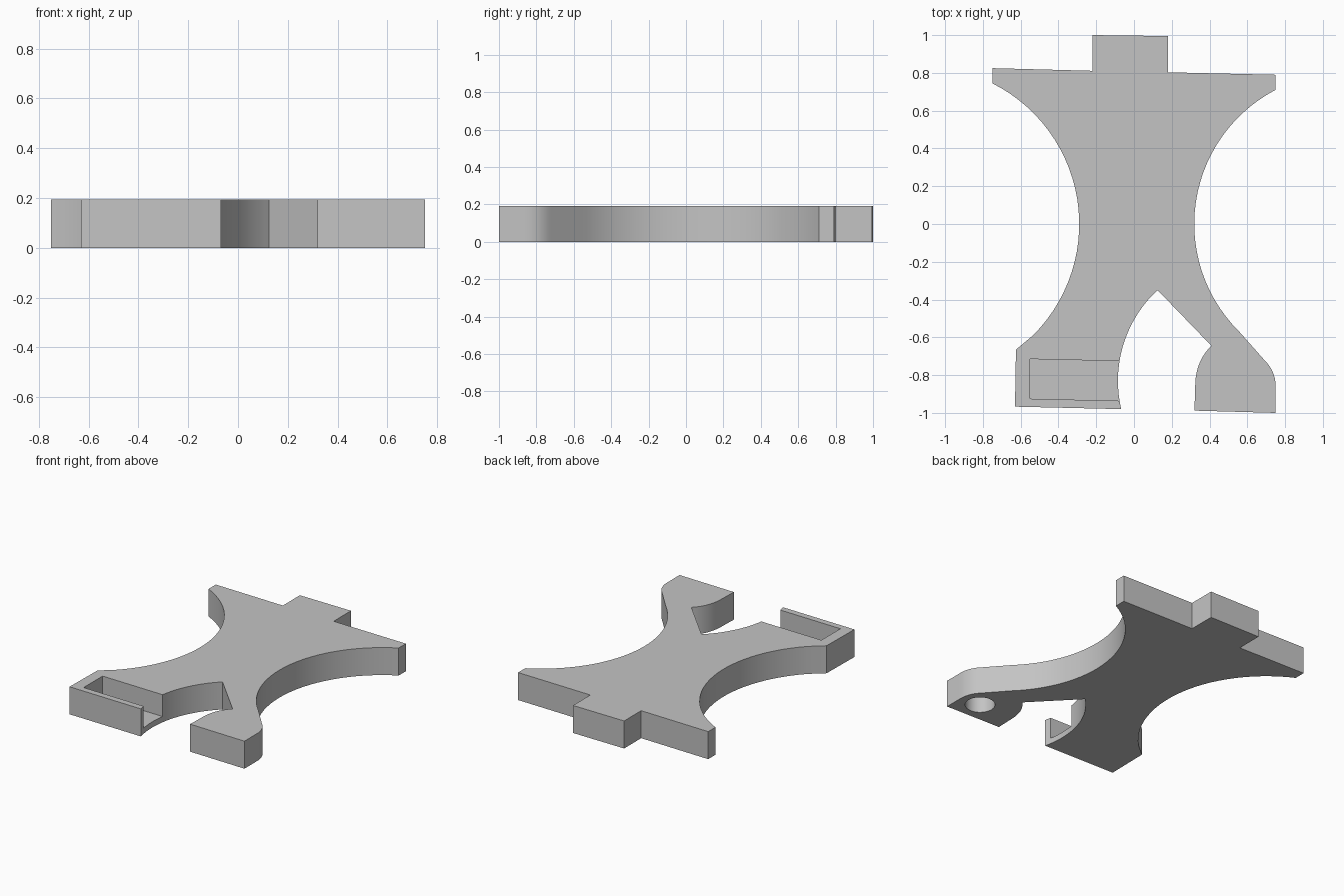
import bpy
import bmesh
import math

if "Cube" in bpy.data.objects:
    bpy.data.objects.remove(bpy.data.objects["Cube"], do_unlink=True)

THICK = 0.193

grey = bpy.data.materials.new("plain_grey")
grey.use_nodes = True
grey.diffuse_color = (0.55, 0.55, 0.55, 1)
grey.node_tree.nodes["Principled BSDF"].inputs["Base Color"].default_value = (0.55, 0.55, 0.55, 1)


def arc(cx, cy, r, y0, y1, side, steps=28):
    """Points on a circle from height y0 to y1, on its left (-1) or right (+1) side."""
    a0, a1 = (math.asin((y - cy) / r) for y in (y0, y1))
    angles = [a0 + (a1 - a0) * i / steps for i in range(steps + 1)]
    return [(cx + side * r * math.cos(a), cy + r * math.sin(a)) for a in angles]


def bezier(p0, p1, p2, steps=10):
    ts = [i / steps for i in range(steps + 1)]
    return [tuple((1 - t) ** 2 * a + 2 * t * (1 - t) * b + t * t * c
                  for a, b, c in zip(p0, p1, p2)) for t in ts]


def prism(name, outline, z0, z1):
    """Extrude a flat outline from z0 up to z1."""
    bm = bmesh.new()
    face = bm.faces.new([bm.verts.new((x, y, z0)) for x, y in outline])
    new = bmesh.ops.extrude_face_region(bm, geom=[face])["geom"]
    top = [v for v in new if isinstance(v, bmesh.types.BMVert)]
    bmesh.ops.translate(bm, verts=top, vec=(0, 0, z1 - z0))
    bmesh.ops.recalc_face_normals(bm, faces=bm.faces)
    mesh = bpy.data.meshes.new(name)
    bm.to_mesh(mesh)
    bm.free()
    mesh.materials.append(grey)
    obj = bpy.data.objects.new(name, mesh)
    bpy.context.collection.objects.link(obj)
    return obj


def cut(target, cutter):
    """Subtract the cutter, then discard it."""
    mod = target.modifiers.new("cut", "BOOLEAN")
    mod.operation = "DIFFERENCE"
    mod.solver = "EXACT"
    mod.object = cutter
    bpy.ops.object.select_all(action="DESELECT")
    target.select_set(True)
    bpy.context.view_layer.objects.active = target
    bpy.ops.object.modifier_apply(modifier=mod.name)
    bpy.data.objects.remove(cutter, do_unlink=True)


# Outline of the plate, going round from the end tab
outline = [(-0.75, 0.825), (-0.22, 0.811), (-0.22, 1.0), (0.18, 0.995), (0.18, 0.803), (0.75, 0.79)]
# Waist on the left, running into the rounded foot
outline += arc(1.12, 0, 0.801, 0.71, -0.57, -1)
outline += bezier((0.69, -0.72), (0.75, -0.78), (0.75, -0.86))
outline += [(0.75, -1.0), (0.32, -0.988)]
outline += bezier((0.325, -0.83), (0.335, -0.715), (0.41, -0.645))
# Notch between the feet
outline += arc(0.569, -0.83, 0.654, -0.35, -0.98, -1)
# Square foot and waist on the right
outline += [(-0.63, -0.967), (-0.625, -0.665)]
outline += arc(-1.123, 0, 0.833, -0.59, 0.745, 1)
plate = prism("plate", outline, 0, THICK)

# Open-ended pocket in the square foot
pocket = [(-0.55, -0.715), (0.1, -0.73), (0.1, -0.94), (-0.55, -0.925)]
cut(plate, prism("pocket_cutter", pocket, 0.04, THICK + 0.1))

# Blind round hole under the rounded foot
turns = [2 * math.pi * i / 32 for i in range(32)]
hole = [(0.6 + 0.098 * math.cos(a), -0.845 + 0.098 * math.sin(a)) for a in turns]
cut(plate, prism("hole_cutter", hole, -0.1, 0.14))

bpy.ops.object.shade_smooth_by_angle(angle=math.radians(20))
